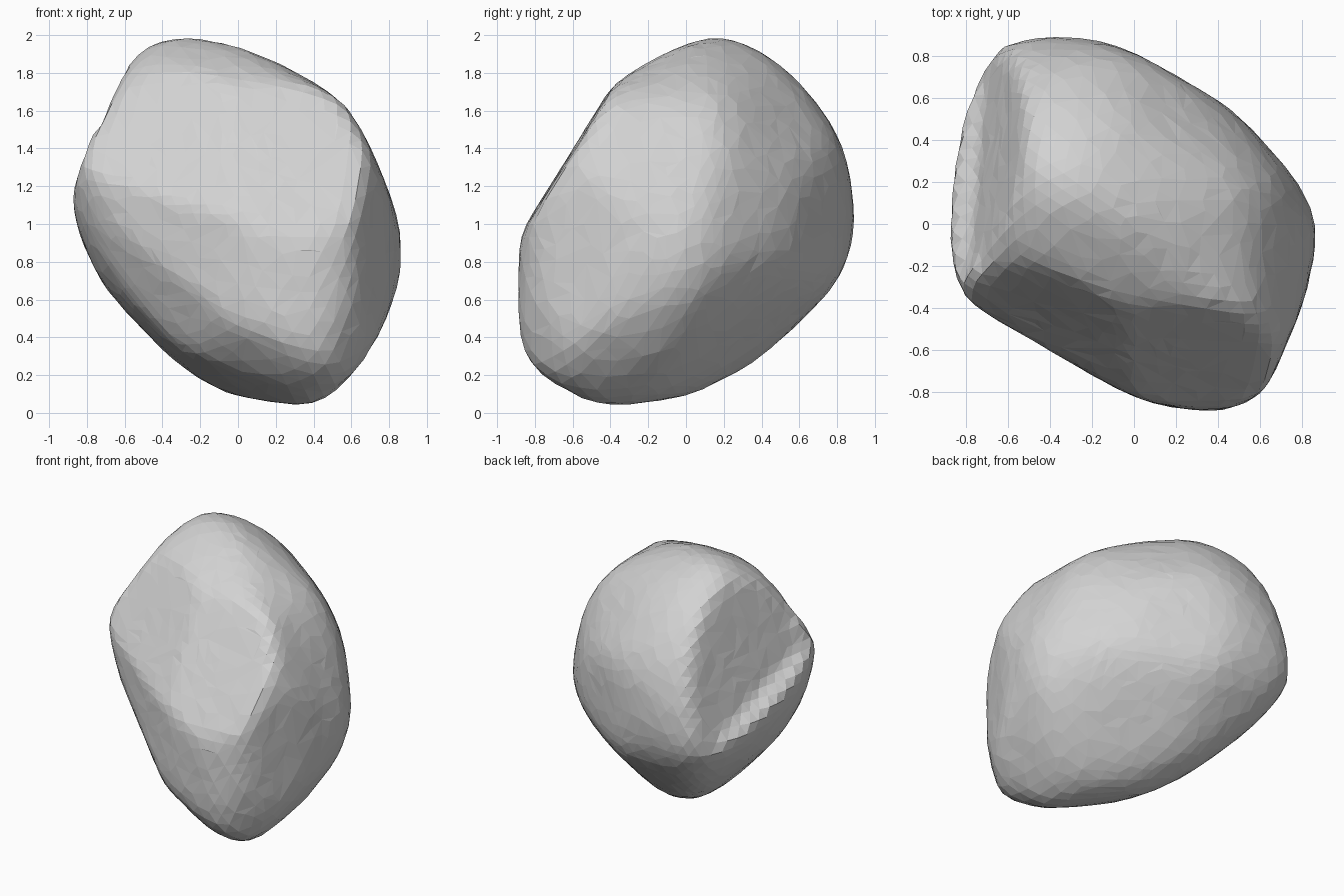
import bpy
import bmesh
import random
from math import sin, cos, pi, radians
from mathutils import Vector

random.seed(4)
default_cube = bpy.data.objects.get("Cube")
if default_cube:
    bpy.data.objects.remove(default_cube, do_unlink=True)

CENTRE = Vector((0, 0, 1))


def slanted_axes(turn, tilt):
    """Right and up axes of an outline plane turned about z and tilted."""
    a, e = radians(turn), radians(tilt)
    right = Vector((cos(a), sin(a), 0))
    up = Vector((-sin(e) * sin(a), sin(e) * cos(a), cos(e)))
    return right, up


# Outlines of the boulder around its centre, each in its own plane
front_outline = [(-.88, .3), (-.85, .46), (-.54, .92), (-.4, .99), (-.25, 1), (-.1, .97),
                 (.1, .9), (.4, .75), (.55, .65), (.68, .45), (.8, .17), (.87, -.03),
                 (.88, -.23), (.78, -.52), (.65, -.75), (.45, -.94), (.3, -1), (.15, -.95),
                 (-.22, -.85), (-.3, -.8), (-.6, -.5), (-.77, -.22), (-.88, .05)]
side_outline = [(-.44, .69), (-.28, .8), (-.1, .93), (.05, .99), (.2, 1), (.38, .95),
                (.52, .84), (.66, .68), (.8, .47), (.86, .3), (.89, .1), (.87, -.15),
                (.8, -.3), (.6, -.52), (.28, -.8), (.1, -.87), (-.2, -.96), (-.37, -1),
                (-.6, -.94), (-.83, -.8), (-.88, -.6), (-.89, -.2), (-.86, 0), (-.68, .25)]
top_outline = [(-.72, .85), (-.6, .87), (-.4, .89), (-.2, .88), (0, .82), (.4, .59),
               (.6, .41), (.8, .2), (.88, -.05), (.87, -.13), (.8, -.39), (.64, -.77),
               (.58, -.83), (.42, -.89), (.1, -.86), (-.02, -.79), (-.3, -.66),
               (-.87, -.32), (-.89, 0), (-.87, .4), (-.82, .62)]
front_slant = [(-.9, .4), (-.83, .58), (-.52, .88), (-.29, 1.06), (-.14, 1.09), (.04, 1.05),
               (.23, .93), (.41, .72), (.57, .5), (.7, .22), (.76, -.23), (.74, -.43),
               (.61, -.72), (.44, -.92), (.21, -1.09), (0, -1.15), (-.12, -1.11),
               (-.49, -.75), (-.72, -.11)]
back_slant = [(-.77, .02), (-.76, .22), (-.67, .45), (-.53, .68), (-.32, .83), (-.11, .89),
              (.12, .85), (.49, .72), (.82, .32), (.89, .21), (.8, -.11), (.65, -.39),
              (.52, -.52), (.14, -.86), (-.12, -.83), (-.37, -.62), (-.57, -.41), (-.72, -.18)]
under_slant = [(-.98, -.28), (-.96, .02), (-.89, .28), (-.66, .6), (-.43, .75), (-.16, .84),
               (.3, .89), (.5, .87), (.7, .76), (.88, .6), (1.08, .02), (1.03, -.08),
               (.6, -.49), (.2, -.76), (-.1, -.87), (-.59, -.94), (-.87, -.86), (-.96, -.51)]

X, Y, Z = Vector((1, 0, 0)), Vector((0, 1, 0)), Vector((0, 0, 1))
outlines = [
    (front_outline, X, Z),
    (side_outline, Y, Z),
    (top_outline, X, Y),
    (front_slant, *slanted_axes(35, 25)),
    (back_slant, *slanted_axes(215, 23)),
    (under_slant, *slanted_axes(145, -30)),
]

# Limiting planes: normal and distance from the centre
STEPS = 48
planes = []
for points, right, up in outlines:
    for i in range(STEPS):
        c, s = cos(2 * pi * i / STEPS), sin(2 * pi * i / STEPS)
        reach = max(u * c + v * s for u, v in points)
        planes.append((right * c + up * s, reach))

# Two broken faces on the front
front_breaks = [(Vector((-.32, -.817, .479)), .69),
                (Vector((.02, -.848, .53)), .72)]

# Chipped hollow on one side: its floor, the wall along its lower rim, the front wall
chip = [(Vector((-1, .2, .27)), .83),
        (Vector((-.3, .4, .85)), .42),
        (Vector((-.45, .9, 0)), .17)]


def plane_distance(direction, plane):
    """Distance from the centre to a plane along a direction."""
    normal, reach = plane
    facing = normal.dot(direction)
    return reach / facing if facing > 0.05 else 9.0


def smooth(bm, verts, rounds):
    for _ in range(rounds):
        bmesh.ops.smooth_vert(bm, verts=verts, factor=0.5,
                              use_axis_x=True, use_axis_y=True, use_axis_z=True)


# Rounded body: the back is worn more than the front, and the stock planes
# grow a little each pass to make up for the wear
bm = bmesh.new()
bmesh.ops.create_icosphere(bm, subdivisions=5, radius=1)
directions = [v.co.normalized() for v in bm.verts]
worn_verts = [v for v, d in zip(bm.verts, directions) if d.y > -0.35]
stock = list(planes)
PASSES = 4
for step in range(PASSES):
    for v, d in zip(bm.verts, directions):
        v.co = d * min(plane_distance(d, p) for p in stock)
    smooth(bm, worn_verts, 9)
    smooth(bm, bm.verts, 2)
    if step < PASSES - 1:
        points = [v.co.copy() for v in bm.verts]
        stock = [(n, grown + 0.8 * (reach - max(n.dot(p) for p in points)))
                 for (n, reach), (_, grown) in zip(planes, stock)]

# Break the front and chip the side
for v in bm.verts:
    d = v.co.normalized()
    chip_depth = max(plane_distance(d, p) for p in chip)
    breaks = [plane_distance(d, p) for p in front_breaks]
    v.co = d * min(v.co.length, chip_depth, *breaks)
smooth(bm, bm.verts, 1)

# Slight weathering
for v in bm.verts:
    v.co *= 1 + random.uniform(-0.002, 0.003)
    v.co += CENTRE

mesh = bpy.data.meshes.new("boulder")
bm.to_mesh(mesh)
bm.free()
boulder = bpy.data.objects.new("boulder", mesh)
bpy.context.collection.objects.link(boulder)

# Irregular flat facets
facets = boulder.modifiers.new("facets", "DECIMATE")
facets.ratio = 0.45

# Stone colour
stone = bpy.data.materials.new("stone_grey")
stone.use_nodes = True
colour = (0.65, 0.65, 0.65, 1)
stone.diffuse_color = colour
stone.node_tree.nodes["Principled BSDF"].inputs["Base Color"].default_value = colour
mesh.materials.append(stone)
